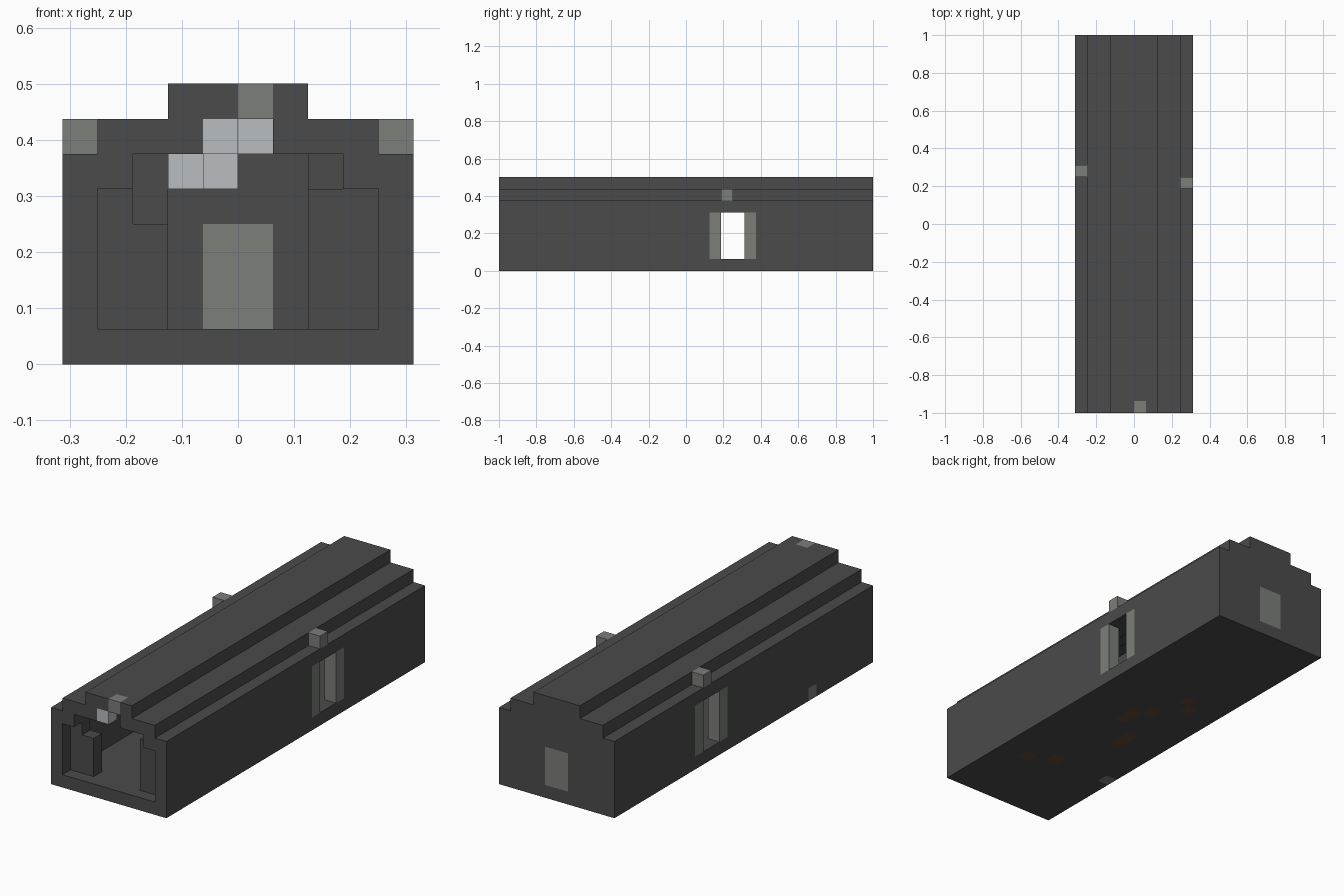
import bpy
import bmesh
from itertools import product
from math import radians
from mathutils import Vector

if "Cube" in bpy.data.objects:
    bpy.data.objects.remove(bpy.data.objects["Cube"])

U = 1 / 16                 # block size
W, L = 10, 32              # blocks across and along


def material(name, color):
    m = bpy.data.materials.new(name)
    m.use_nodes = True
    m.diffuse_color = (*color, 1)
    m.node_tree.nodes["Principled BSDF"].inputs["Base Color"].default_value = (*color, 1)
    return m


dark = material("dark grey", (0.07, 0.07, 0.07))
stone = material("mid grey", (0.20, 0.21, 0.195))
pale = material("pale grey", (0.48, 0.51, 0.53))
brown = material("brown", (0.14, 0.07, 0.04))


def box(x, y, z):
    """Set of blocks filling three half-open ranges."""
    return set(product(range(*x), range(*y), range(*z)))


def cell(x, y, z):
    return box((x, x + 1), (y, y + 1), (z, z + 1))


def mirrored(blocks):
    return blocks | {(W - 1 - x, y, z) for x, y, z in blocks}


# Fittings: name -> (blocks, material)
parts = {
    "door_posts": (mirrored(box((0, 1), (18, 19), (1, 5)) | box((0, 1), (21, 22), (1, 5))), stone),
    "left_roof_block": (cell(9, 19, 6), stone),
    "right_roof_block": (cell(0, 20, 6), stone),
    "front_roof_block": (cell(5, 0, 7), stone),
    "side_floor_block": (cell(0, 7, 0), stone),
    "rear_door": (box((4, 6), (31, 32), (1, 4)), stone),
    "front_lamp": (cell(4, 0, 6), pale),
    "ceiling_lamp": (cell(5, 12, 6), pale),
    "hanging_lamps": (cell(4, 24, 5) | cell(3, 25, 5), pale),
    "right_cabinet": (box((1, 3), (1, 2), (1, 4)) | cell(1, 1, 4), dark),
    "left_cabinet": (box((7, 9), (1, 2), (1, 5)), dark),
    "bulkhead": (mirrored(box((1, 3), (26, 27), (1, 5)) | cell(2, 26, 5)), dark),
    "floor_patches": (cell(7, 6, 0) | cell(5, 7, 0) | box((3, 4), (12, 14), (0, 1))
                      | box((5, 6), (15, 17), (0, 1)) | cell(4, 17, 0)
                      | cell(3, 20, 0) | cell(2, 19, 0), brown),
}

# Stepped body, hollowed from the open front, with a doorway on each side
outer = box((0, 10), (0, L), (0, 6)) | box((1, 9), (0, L), (6, 7)) | box((3, 7), (0, L), (7, 8))
hollow = (box((1, 9), (0, L - 1), (1, 5)) | box((2, 8), (0, L - 1), (5, 6))
          | box((4, 6), (0, L - 1), (6, 7)))
doorways = mirrored(box((0, 1), (19, 21), (1, 5)))
fittings = set().union(*(blocks for blocks, _ in parts.values()))
parts["body"] = (outer - hollow - doorways - fittings, dark)
occupied = fittings | parts["body"][0]


def build(name, blocks, mat):
    """Skin the exposed sides of a set of blocks and merge flat areas."""
    bm = bmesh.new()
    verts = {}

    def vert(p):
        key = tuple(p)
        if key not in verts:
            verts[key] = bm.verts.new(((p[0] - W / 2) * U, (p[1] - L / 2) * U, p[2] * U))
        return verts[key]

    for c in sorted(blocks):
        for axis, side in product(range(3), (0, 1)):
            step = Vector((0, 0, 0))
            step[axis] = 2 * side - 1
            if tuple(int(a + b) for a, b in zip(c, step)) in occupied:
                continue
            a, b = Vector((0, 0, 0)), Vector((0, 0, 0))
            a[(axis + 1) % 3] = b[(axis + 2) % 3] = 1
            o = Vector(c)
            o[axis] += side
            loop = [o, o + a, o + a + b, o + b]
            bm.faces.new([vert(p) for p in (loop if side else loop[::-1])])
    bmesh.ops.dissolve_limit(bm, angle_limit=radians(1), verts=bm.verts, edges=bm.edges)
    mesh = bpy.data.meshes.new(name)
    bm.to_mesh(mesh)
    bm.free()
    mesh.materials.append(mat)
    bpy.context.collection.objects.link(bpy.data.objects.new(name, mesh))


for part, (part_blocks, part_material) in parts.items():
    build(part, part_blocks, part_material)
